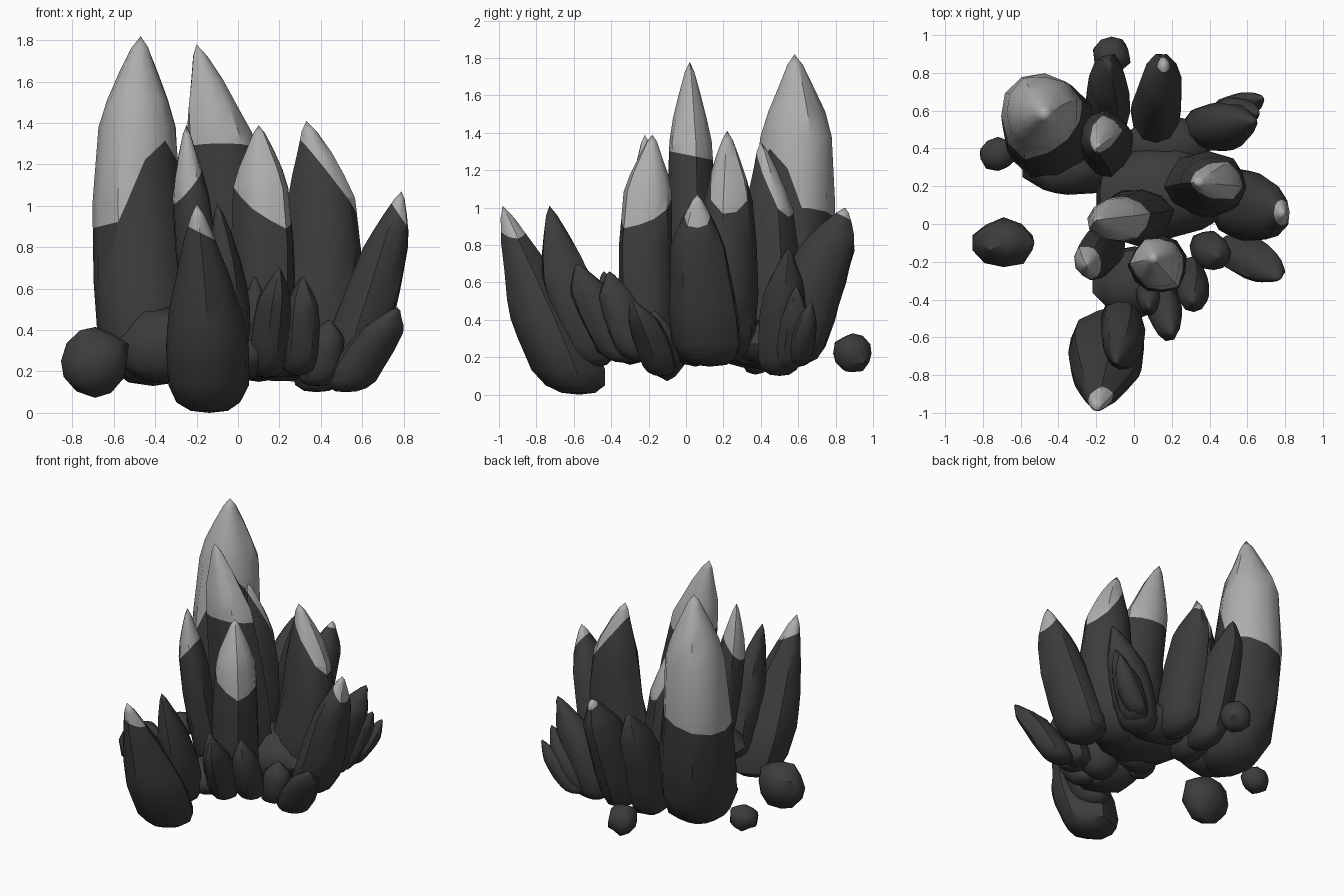
import bpy, bmesh, math, random
from mathutils import Vector

random.seed(4)
default = bpy.data.objects.get("Cube")
if default:
    bpy.data.objects.remove(default, do_unlink=True)


def make_material(name, value):
    material = bpy.data.materials.new(name)
    material.use_nodes = True
    colour = (value, value, value, 1)
    material.diffuse_color = colour
    material.node_tree.nodes["Principled BSDF"].inputs["Base Color"].default_value = colour
    return material


DARK = make_material("dark_stone", .045)
PALE = make_material("pale_tip", .42)
SIDES = 11


def finish(name, bm):
    bmesh.ops.recalc_face_normals(bm, faces=bm.faces)
    mesh = bpy.data.meshes.new(name)
    bm.to_mesh(mesh)
    bm.free()
    mesh.materials.append(DARK)
    mesh.materials.append(PALE)
    obj = bpy.data.objects.new(name, mesh)
    bpy.context.collection.objects.link(obj)
    bpy.ops.object.select_all(action='DESELECT')
    obj.select_set(True)
    bpy.context.view_layer.objects.active = obj
    bpy.ops.object.shade_smooth_by_angle(angle=math.radians(40))
    return obj


def paint_tip(bm, tip, caps):
    """Cut along each cap plane (height, slope x, slope y) and paint what is above all of them."""
    planes = []
    for height, slope_x, slope_y in caps:
        point = Vector((tip.x, tip.y, height))
        normal = Vector((-slope_x, -slope_y, 1)).normalized()
        planes.append((point, normal))
        bmesh.ops.bisect_plane(bm, geom=bm.verts[:] + bm.edges[:] + bm.faces[:],
                               plane_co=point, plane_no=normal)
    for face in bm.faces:
        middle = face.calc_center_median()
        face.material_index = int(all((middle - p).dot(n) > 0 for p, n in planes))


def spire(name, foot, mid, tip, width, shoulder=.6, flare=0, caps=()):
    """Loft jittered oval rings up a bent spine, with a wider base and a tapered tip."""
    foot, tip = Vector(foot), Vector(tip)
    middle = Vector((mid[0], mid[1], (foot.z + tip.z) / 2))
    control = middle * 2 - (foot + tip) / 2
    rest = 1 - shoulder
    profile = [(.01, .42), (.05, .74), (.13, .93), (.3, 1), (.15 + shoulder / 2, .98), (shoulder, .88),
               (shoulder + rest * .3, .7), (shoulder + rest * .6, .45), (shoulder + rest * .87, .2)]
    spin = random.uniform(0, math.tau)
    facets = [random.uniform(.93, 1.06) for _ in range(SIDES)]
    bm = bmesh.new()
    rings = []
    for t, size in profile:
        centre = foot * (1 - t) ** 2 + control * (2 * t * (1 - t)) + tip * t * t
        size *= 1 + flare * (1 - t) ** 2
        ring = []
        for i, facet in enumerate(facets):
            angle = spin + math.tau * i / SIDES
            reach = size * facet * random.uniform(.96, 1.04)
            ring.append(bm.verts.new(centre + Vector((math.cos(angle) * width[0] * reach,
                                                      math.sin(angle) * width[1] * reach, 0))))
        rings.append(ring)
    bottom, top = bm.verts.new(foot), bm.verts.new(tip)
    for i in range(SIDES):
        j = (i + 1) % SIDES
        bm.faces.new((bottom, rings[0][j], rings[0][i]))
        bm.faces.new((top, rings[-1][i], rings[-1][j]))
        for low, high in zip(rings, rings[1:]):
            bm.faces.new((low[i], low[j], high[j], high[i]))
    if caps:
        paint_tip(bm, tip, caps)
    return finish(name, bm)


def boulder(name, centre, size):
    bm = bmesh.new()
    bmesh.ops.create_icosphere(bm, subdivisions=2, radius=1)
    for vert in bm.verts:
        reach = random.uniform(.88, 1.08)
        vert.co = Vector(c + s * v * reach for c, s, v in zip(centre, size, vert.co))
    return finish(name, bm)


# Pale-tipped spires
spire("tallest_back_spire", (-.41, .44, .13), (-.49, .58), (-.47, .58, 1.82), (.22, .22), .74, .3,
      caps=[(.49, 3.3, -3.3), (.95, .25, 0)])
spire("tall_centre_spire", (.01, .05, .15), (-.03, .03), (-.2, .02, 1.78), (.17, .13), .74, .3,
      caps=[(1.28, 0, -.2)])
spire("front_centre_spire", (.12, -.2, .17), (.13, -.22), (.1, -.18, 1.39), (.15, .15), .75, .1,
      caps=[(1.03, -.6, .4)])
spire("thin_front_spire", (-.12, -.08, .2), (-.2, -.17), (-.25, -.22, 1.39), (.1, .12), .7, .1,
      caps=[(1.08, 1.2, .3)])
spire("left_spire", (.28, .19, .17), (.41, .22), (.33, .22, 1.41), (.18, .14), .7, .4,
      caps=[(1.28, -1.3, -.2)])
spire("inner_back_spire", (-.15, .37, .15), (-.16, .45), (-.2, .4, 1.35), (.12, .14), .7, .4,
      caps=[(1.27, -1, -1.5)])
spire("left_leaning_spire", (.51, .13, .15), (.66, .08), (.79, .06, 1.07), (.13, .16), .7, .35,
      caps=[(.94, -1.5, 0)])
spire("front_curved_spire", (-.14, -.57, 0), (-.16, -.78), (-.2, -.98, 1.01), (.18, .18), .5, .15,
      caps=[(.88, -.5, 0)])
spire("back_left_spire", (.1, .55, .15), (.13, .67), (.16, .85, 1), (.12, .17), .75, .1,
      caps=[(.95, 0, -.5)])

# Plain dark spires
spire("back_middle_spire", (-.13, .55, .15), (-.14, .67), (-.13, .85, .97), (.11, .17), .75, .1)
spire("front_second_spire", (-.08, -.48, .15), (-.06, -.62), (-.1, -.73, 1.01), (.12, .15), .55)
spire("front_shard_middle", (.14, -.32, .17), (.16, -.45), (.2, -.58, .7), (.09, .13), .7)
spire("front_shard_left", (.29, -.25, .18), (.31, -.34), (.31, -.41, .66), (.09, .11), .7)
spire("front_shard_right", (.06, -.3, .17), (.08, -.38), (.08, -.44, .66), (.07, .09), .7)
spire("side_stub", (.38, -.12, .13), (.41, -.15), (.44, -.17, .45), (.1, .1), .7)
spire("side_shard", (.52, -.13, .1), (.63, -.19), (.77, -.29, .51), (.13, .1), .7)
spire("back_shard_large", (.38, .5, .1), (.47, .52), (.64, .55, .78), (.15, .13), .65)
spire("back_shard_middle", (.44, .54, .13), (.54, .58), (.66, .59, .58), (.1, .1))
spire("back_shard_small", (.46, .6, .15), (.58, .63), (.68, .67, .5), (.09, .07))

# Rubble joining the spires
boulder("centre_rubble", (.14, .17, .33), (.4, .26, .18))
boulder("front_rubble", (.0, -.3, .29), (.22, .2, .13))
boulder("back_rubble", (.17, .42, .27), (.25, .16, .13))
boulder("right_rubble", (-.35, .3, .32), (.24, .16, .19))

# Loose boulders
boulder("right_boulder", (-.69, -.1, .25), (.17, .13, .17))
boulder("back_right_boulder", (-.72, .37, .2), (.1, .09, .09))
boulder("back_boulder", (-.12, .89, .22), (.1, .11, .11))
